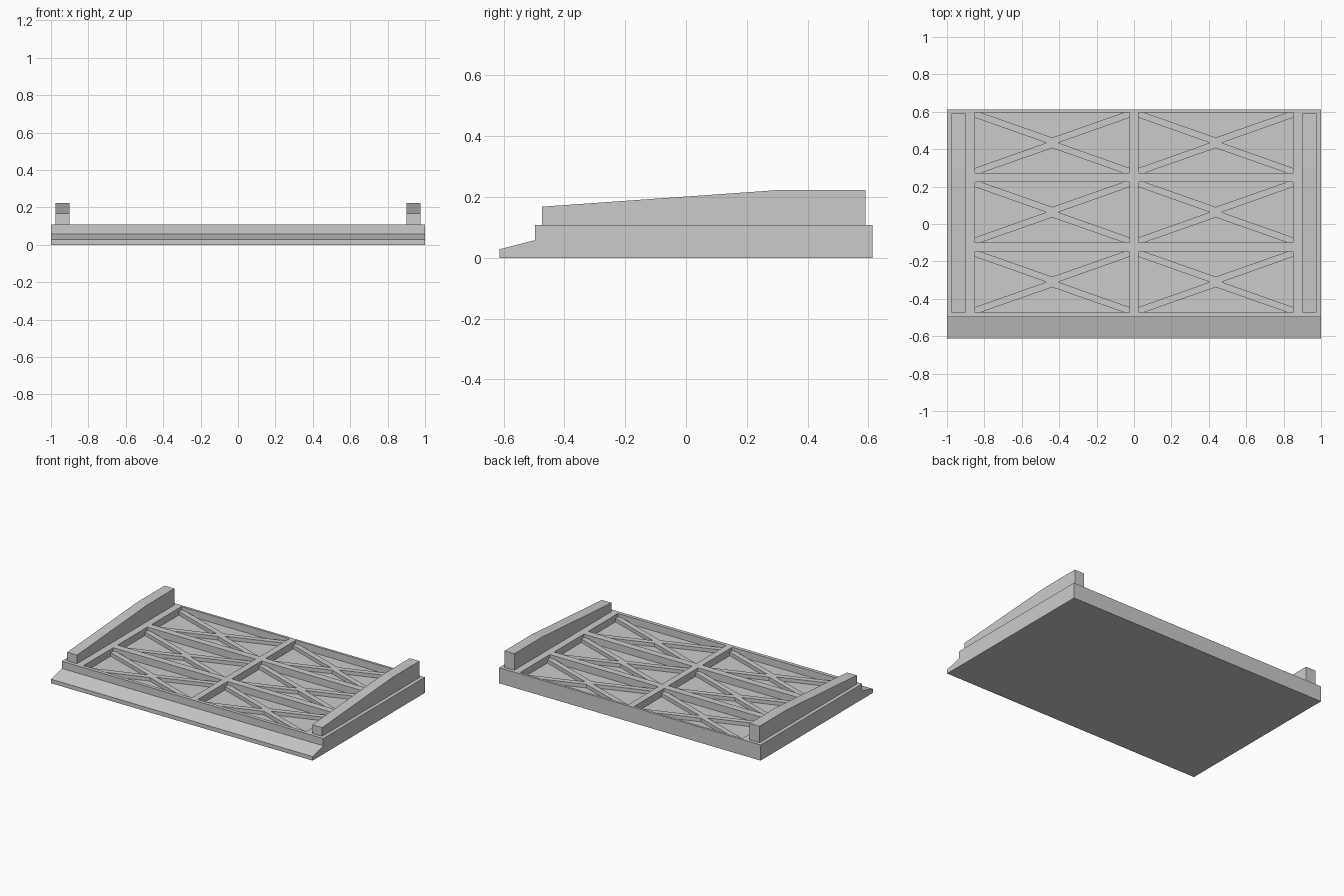
import bpy
import bmesh
from mathutils import Vector

if "Cube" in bpy.data.objects:
    bpy.data.objects.remove(bpy.data.objects["Cube"], do_unlink=True)

# Single flat grey
grey = bpy.data.materials.new("plain_grey")
grey.use_nodes = True
colour = (0.6, 0.6, 0.6, 1)
grey.diffuse_color = colour
grey.node_tree.nodes["Principled BSDF"].inputs["Base Color"].default_value = colour


def prisms(name, outlines, depth):
    """Extrude each closed outline of 3D points along the depth vector."""
    bm = bmesh.new()
    for outline in outlines:
        face = bm.faces.new([bm.verts.new(p) for p in outline])
        out = bmesh.ops.extrude_face_region(bm, geom=[face], use_keep_orig=True)
        moved = [v for v in out["geom"] if isinstance(v, bmesh.types.BMVert)]
        bmesh.ops.translate(bm, verts=moved, vec=Vector(depth))
    bmesh.ops.recalc_face_normals(bm, faces=bm.faces)
    mesh = bpy.data.meshes.new(name)
    bm.to_mesh(mesh)
    bm.free()
    mesh.materials.append(grey)
    obj = bpy.data.objects.new(name, mesh)
    bpy.context.collection.objects.link(obj)
    return obj


TOP, BRACE_TOP, FLOOR = 0.108, 0.085, 0.06
HALF_W, HALF_H = 0.414, 0.162
cells = [(x, y) for x in (-0.437, 0.437) for y in (-0.31, 0.063, 0.434)]

# Base slab with the sloping front lip
side = [(-0.613, 0), (0.613, 0), (0.613, TOP), (-0.497, TOP), (-0.497, 0.058), (-0.613, 0.028)]
base = prisms("base_frame", [[(-1, y, z) for y, z in side]], (2, 0, 0))

# Six rectangular recesses
corners = [(-1, -1), (1, -1), (1, 1), (-1, 1)]
cutter = prisms(
    "recess_cutter",
    [[(cx + sx * HALF_W, cy + sy * HALF_H, FLOOR) for sx, sy in corners] for cx, cy in cells],
    (0, 0, 0.2),
)
cutter.hide_render = True
cut = base.modifiers.new("recesses", "BOOLEAN")
cut.operation = "DIFFERENCE"
cut.solver = "EXACT"
cut.object = cutter
bpy.context.view_layer.objects.active = base
bpy.ops.object.modifier_apply(modifier=cut.name)
bpy.data.objects.remove(cutter, do_unlink=True)

# Crossed braces, outlined by mirroring one quarter
arm = [(HALF_W, HALF_H - 0.027), (HALF_W, HALF_H), (HALF_W - 0.032, HALF_H)]
right_notch, top_notch = (0.032, 0), (0, 0.028)
cross = [right_notch] + arm + [top_notch]
cross += [(-x, y) for x, y in reversed(arm)]
cross += [(-x, -y) for x, y in [right_notch] + arm + [top_notch]]
cross += [(x, -y) for x, y in reversed(arm)]
prisms(
    "cross_braces",
    [[(cx + x, cy + y, FLOOR) for x, y in cross] for cx, cy in cells],
    (0, 0, BRACE_TOP - FLOOR),
)

# Tapered side guides
guide = [(-0.473, TOP), (0.59, TOP), (0.59, 0.222), (0.295, 0.222), (-0.473, 0.168)]
for name, x in (("left_guide", 0.9), ("right_guide", -0.975)):
    prisms(name, [[(x, y, z) for y, z in guide]], (0.075, 0, 0))
